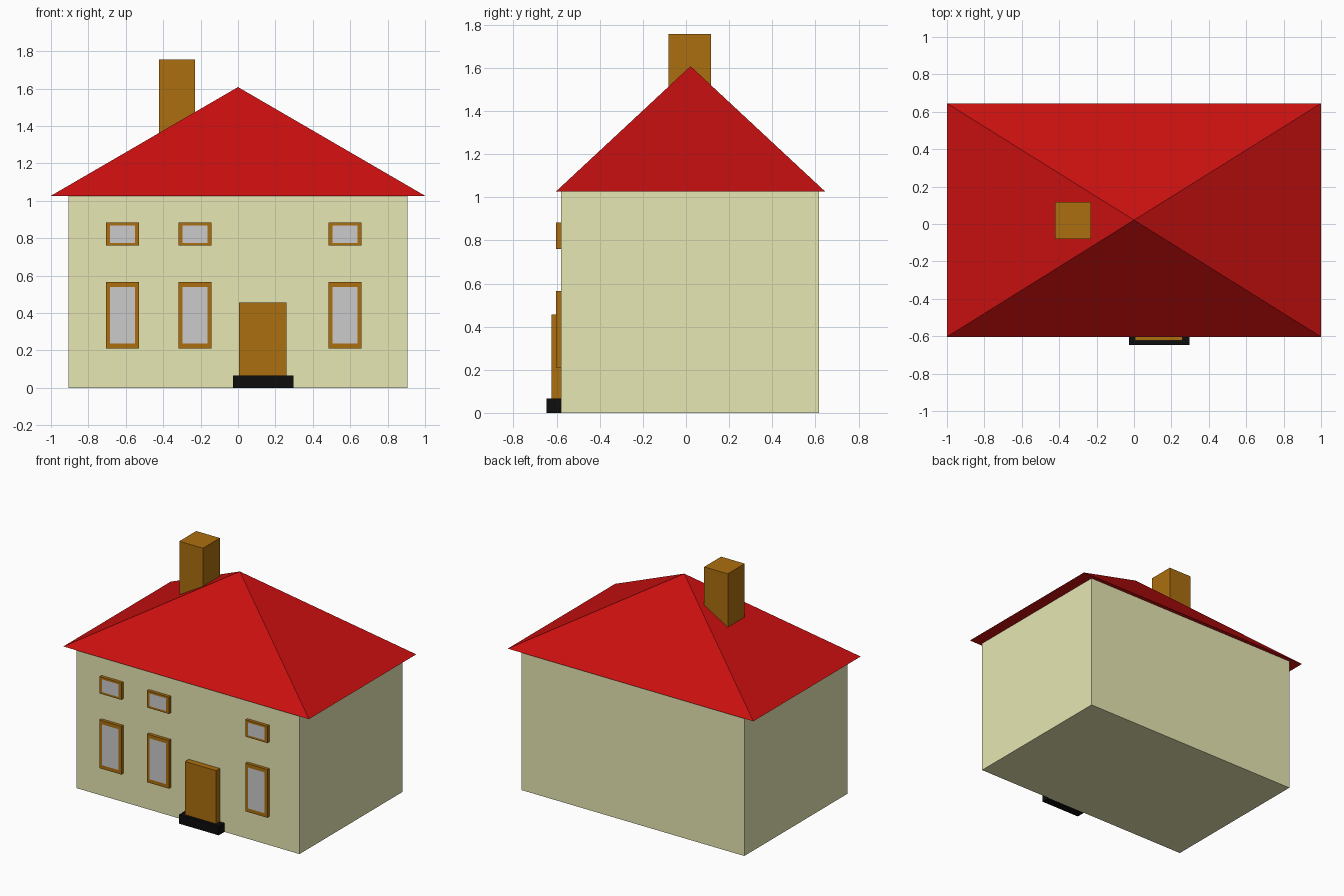
import bpy, bmesh

if "Cube" in bpy.data.objects:
    bpy.data.objects.remove(bpy.data.objects["Cube"])


def material(name, r, g, b):
    m = bpy.data.materials.new(name)
    m.diffuse_color = (r, g, b, 1)
    m.use_nodes = True
    m.node_tree.nodes["Principled BSDF"].inputs["Base Color"].default_value = m.diffuse_color
    return m


WALL = material("cream", 0.80, 0.80, 0.456)
ROOF = material("red", 0.60, 0.005, 0.005)
WOOD = material("brown", 0.407, 0.156, 0.0045)
BLACK = material("black", 0.004, 0.004, 0.004)
GLASS = material("glass", 0.604, 0.604, 0.604)


def finish(bm, name, *mats):
    bmesh.ops.recalc_face_normals(bm, faces=bm.faces[:])
    me = bpy.data.meshes.new(name)
    bm.to_mesh(me)
    bm.free()
    for m in mats:
        me.materials.append(m)
    ob = bpy.data.objects.new(name, me)
    bpy.context.collection.objects.link(ob)
    return ob


def box_mesh(x, y, z):
    """Cube stretched to the (min, max) ranges given for each axis."""
    bm = bmesh.new()
    bmesh.ops.create_cube(bm, size=1)
    for v in bm.verts:
        v.co = [a + (c + 0.5) * (b - a) for c, (a, b) in zip(v.co, (x, y, z))]
    return bm


def box(name, mat, x, y, z):
    return finish(box_mesh(x, y, z), name, mat)


# Window: box whose front face is inset, the middle being the pane
def window(name, x, z, border_x, border_z):
    bm = box_mesh(x, (-0.603, -0.58), z)
    front = min(bm.faces, key=lambda f: f.calc_center_median().y)
    bmesh.ops.inset_individual(bm, faces=[front], thickness=0.01)
    front.material_index = 1
    cx, cz = sum(x) / 2, sum(z) / 2
    for v in front.verts:
        v.co.x = x[0] + border_x if v.co.x < cx else x[1] - border_x
        v.co.z = z[0] + border_z if v.co.z < cz else z[1] - border_z
    finish(bm, name, WOOD, GLASS)


# Walls
box("walls", WALL, (-0.907, 0.907), (-0.58, 0.617), (0, 1.03))

# Pyramid roof: flat square base pulled up to a point
bm = bmesh.new()
base = [bm.verts.new((x, y, 1.027)) for x, y in
        ((-1, -0.603), (1, -0.603), (1, 0.645), (-1, 0.645))]
apex = bm.verts.new((0, 0.021, 1.608))
bm.faces.new(base)
for i in range(4):
    bm.faces.new((base[i], base[(i + 1) % 4], apex))
finish(bm, "roof", ROOF)

# Chimney
box("chimney", WOOD, (-0.422, -0.23), (-0.08, 0.117), (1.25, 1.756))

# Door and doorstep
box("door", WOOD, (0.005, 0.259), (-0.624, -0.58), (0.03, 0.457))
box("doorstep", BLACK, (-0.027, 0.296), (-0.647, -0.58), (0, 0.066))

# Three columns of windows on two floors
for i, cx in enumerate((-0.617, -0.23, 0.572)):
    span = (cx - 0.089, cx + 0.089)
    window(f"lower_window_{i + 1}", span, (0.21, 0.565), 0.022, 0.027)
    window(f"upper_window_{i + 1}", span, (0.76, 0.884), 0.022, 0.015)
